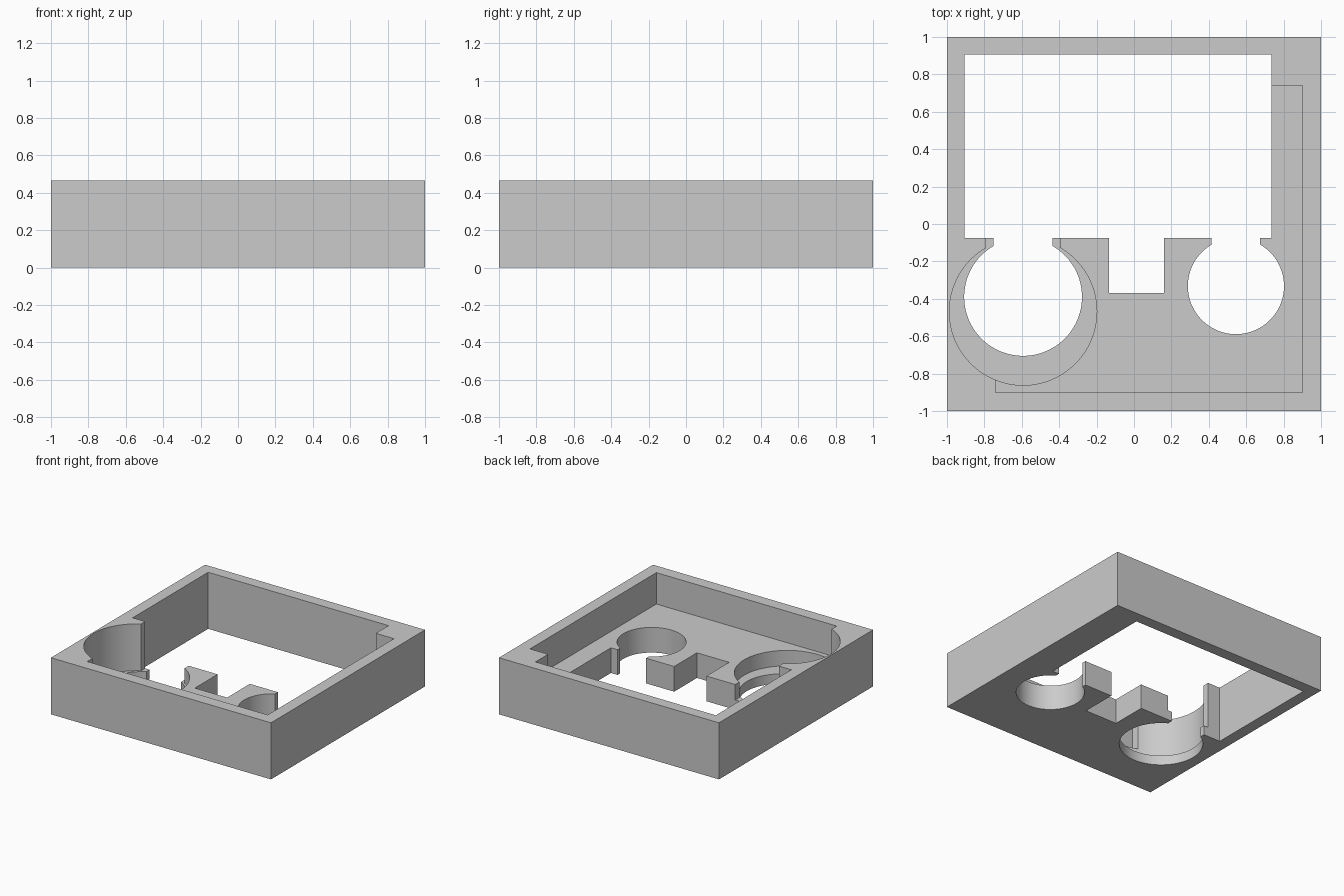
import bpy, bmesh, math

cube = bpy.data.objects.get("Cube")
if cube:
    bpy.data.objects.remove(cube, do_unlink=True)

HEIGHT = 0.465
FLOOR = 0.207   # pocket floor
LEDGE = 0.08    # ledge in the large round seat

grey = bpy.data.materials.new("plain_grey")
grey.use_nodes = True
colour = (0.6, 0.6, 0.6, 1)
grey.diffuse_color = colour
grey.node_tree.nodes["Principled BSDF"].inputs["Base Color"].default_value = colour


def prism(name, outline, z0, z1):
    """Extrude a counter-clockwise outline from z0 to z1."""
    bm = bmesh.new()
    base = bm.faces.new([bm.verts.new((x, y, z0)) for x, y in outline])
    top = bmesh.ops.extrude_face_region(bm, geom=[base])["geom"]
    verts = [v for v in top if isinstance(v, bmesh.types.BMVert)]
    bmesh.ops.translate(bm, verts=verts, vec=(0, 0, z1 - z0))
    bmesh.ops.recalc_face_normals(bm, faces=bm.faces)
    mesh = bpy.data.meshes.new(name)
    bm.to_mesh(mesh)
    bm.free()
    mesh.materials.append(grey)
    obj = bpy.data.objects.new(name, mesh)
    bpy.context.collection.objects.link(obj)
    return obj


def rect(x0, x1, y0, y1):
    return [(x0, y0), (x1, y0), (x1, y1), (x0, y1)]


def keyhole(cx, cy, r, half_neck, y_end, steps=90):
    """Round hole with a straight neck running towards +y."""
    a = math.asin(half_neck / r)
    start, sweep = math.pi / 2 + a, 2 * math.pi - 2 * a
    arc = [(cx + r * math.cos(start + sweep * i / steps),
            cy + r * math.sin(start + sweep * i / steps)) for i in range(steps + 1)]
    return arc + [(cx + half_neck, y_end), (cx - half_neck, y_end)]


tray = prism("tray_body", rect(-1, 1, -1, 1), 0, HEIGHT)

# Openings cut down into the block
below, above = -0.1, HEIGHT + 0.1
cutters = [
    prism("main_opening_cutter", rect(-0.905, 0.735, -0.075, 0.905), below, above),
    prism("pocket_cutter", rect(-0.74, 0.9, -0.9, 0.74), FLOOR, above),
    prism("notch_cutter", rect(-0.133, 0.16, -0.37, 0.2), below, above),
    prism("large_seat_cutter", keyhole(-0.593, -0.468, 0.394, 0.198, 0.23), LEDGE, above),
    prism("large_hole_cutter", keyhole(-0.593, -0.39, 0.315, 0.158, 0.26), below, above),
    prism("small_hole_cutter", keyhole(0.545, -0.332, 0.257, 0.13, 0.29), below, above),
]

bpy.ops.object.select_all(action="DESELECT")
bpy.context.view_layer.objects.active = tray
tray.select_set(True)
for cutter in cutters:
    cutter.hide_render = True
    mod = tray.modifiers.new(cutter.name, "BOOLEAN")
    mod.operation = "DIFFERENCE"
    mod.solver = "EXACT"
    mod.object = cutter
    bpy.ops.object.modifier_apply(modifier=mod.name)
    bpy.data.objects.remove(cutter, do_unlink=True)

bpy.ops.object.shade_smooth_by_angle(angle=math.radians(30))
